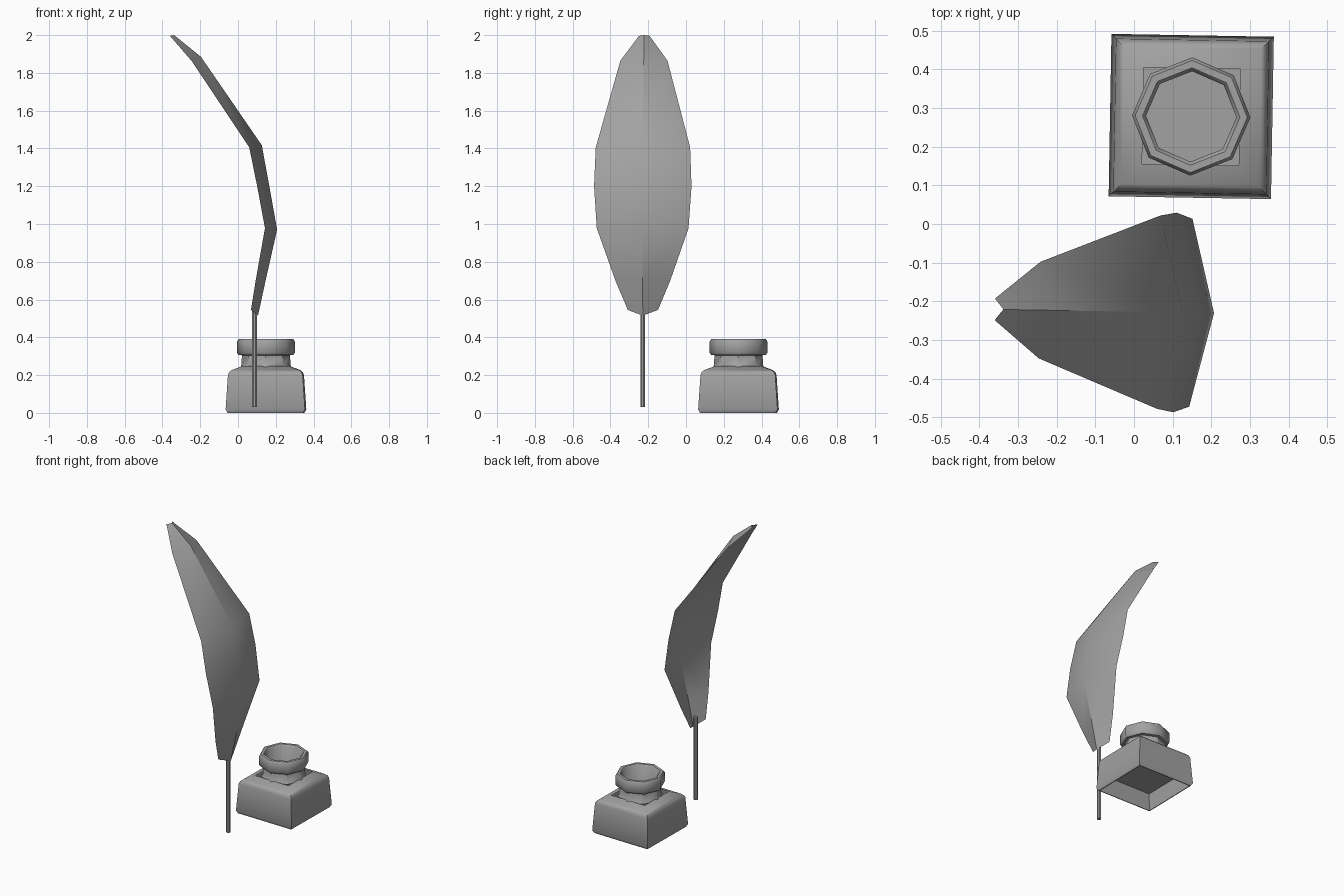
import bpy, math
from math import cos, sin, pi, radians

if "Cube" in bpy.data.objects:
    bpy.data.objects.remove(bpy.data.objects["Cube"], do_unlink=True)

TURN = radians(-1)

grey = bpy.data.materials.new("plain grey")
grey.use_nodes = True
colour = (0.36, 0.36, 0.36, 1)
grey.diffuse_color = colour
grey.node_tree.nodes["Principled BSDF"].inputs["Base Color"].default_value = colour


def build(name, verts, faces, location, angle=None):
    mesh = bpy.data.meshes.new(name)
    mesh.from_pydata(verts, [], faces)
    mesh.materials.append(grey)
    ob = bpy.data.objects.new(name, mesh)
    bpy.context.collection.objects.link(ob)
    ob.location = location
    ob.rotation_euler.z = TURN
    if angle:
        bpy.ops.object.select_all(action="DESELECT")
        ob.select_set(True)
        bpy.context.view_layer.objects.active = ob
        bpy.ops.object.shade_smooth_by_angle(angle=radians(angle))
    return ob


def loft(name, profile, sides, start, location, angle=None, cap_first=False, cap_last=False):
    """Stack rings of (radius, height) and join them."""
    verts = [(r * cos(start + 2 * pi * i / sides), r * sin(start + 2 * pi * i / sides), z)
             for r, z in profile for i in range(sides)]
    faces = []
    for k in range(len(profile) - 1):
        for i in range(sides):
            j = (i + 1) % sides
            a, b = k * sides, (k + 1) * sides
            faces.append((a + i, a + j, b + j, b + i))
    if cap_first:
        faces.append(tuple(reversed(range(sides))))
    if cap_last:
        faces.append(tuple(range(len(verts) - sides, len(verts))))
    return build(name, verts, faces, location, angle)


bottle = (0.148, 0.278, 0)

# Square body: recessed underside, sloping walls, soft shoulder
body = [(0.185, 0.11), (0.195, 0.0), (0.2, 0.0), (0.21, 0.018), (0.198, 0.2),
        (0.192, 0.215), (0.178, 0.227), (0.125, 0.247)]
loft("bottle_body", [(half * math.sqrt(2), z) for half, z in body], 4, pi / 4,
     bottle, angle=50, cap_first=True)

# Octagonal neck and rim, with the inside wall running down to the floor
neck = [(0.14, 0.238), (0.131, 0.25), (0.127, 0.305), (0.145, 0.307), (0.153, 0.318),
        (0.153, 0.378), (0.145, 0.39), (0.126, 0.39), (0.117, 0.38), (0.117, 0.115)]
loft("bottle_neck", neck, 8, 0, bottle, angle=40, cap_last=True)

# Quill stem
loft("quill_stem", [(0.0135, 0.03), (0.0135, 0.585)], 8, pi / 8, (0.088, -0.229, 0),
     angle=30, cap_first=True, cap_last=True)

# Feather vane: spine x, spine z, edge x, edge z, half width
stations = [(0.102, 0.515, 0.066, 0.545, 0.08),
            (0.142, 0.70, 0.092, 0.70, 0.145),
            (0.203, 0.97, 0.143, 0.978, 0.243),
            (0.162, 1.20, 0.102, 1.20, 0.258),
            (0.122, 1.417, 0.06, 1.405, 0.25),
            (-0.2, 1.885, -0.248, 1.864, 0.125),
            (-0.342, 2.0, -0.364, 1.996, 0.028)]
verts, faces = [], []
for sx, sz, ex, ez, half in stations:
    verts += [(ex, -half, ez), (sx, 0, sz), (ex, half, ez)]
for k in range(len(stations) - 1):
    for s in (0, 1):
        a = 3 * k + s
        faces.append((a, a + 1, a + 4, a + 3))
build("feather_vane", verts, faces, (0.004, -0.227, 0), angle=30)
